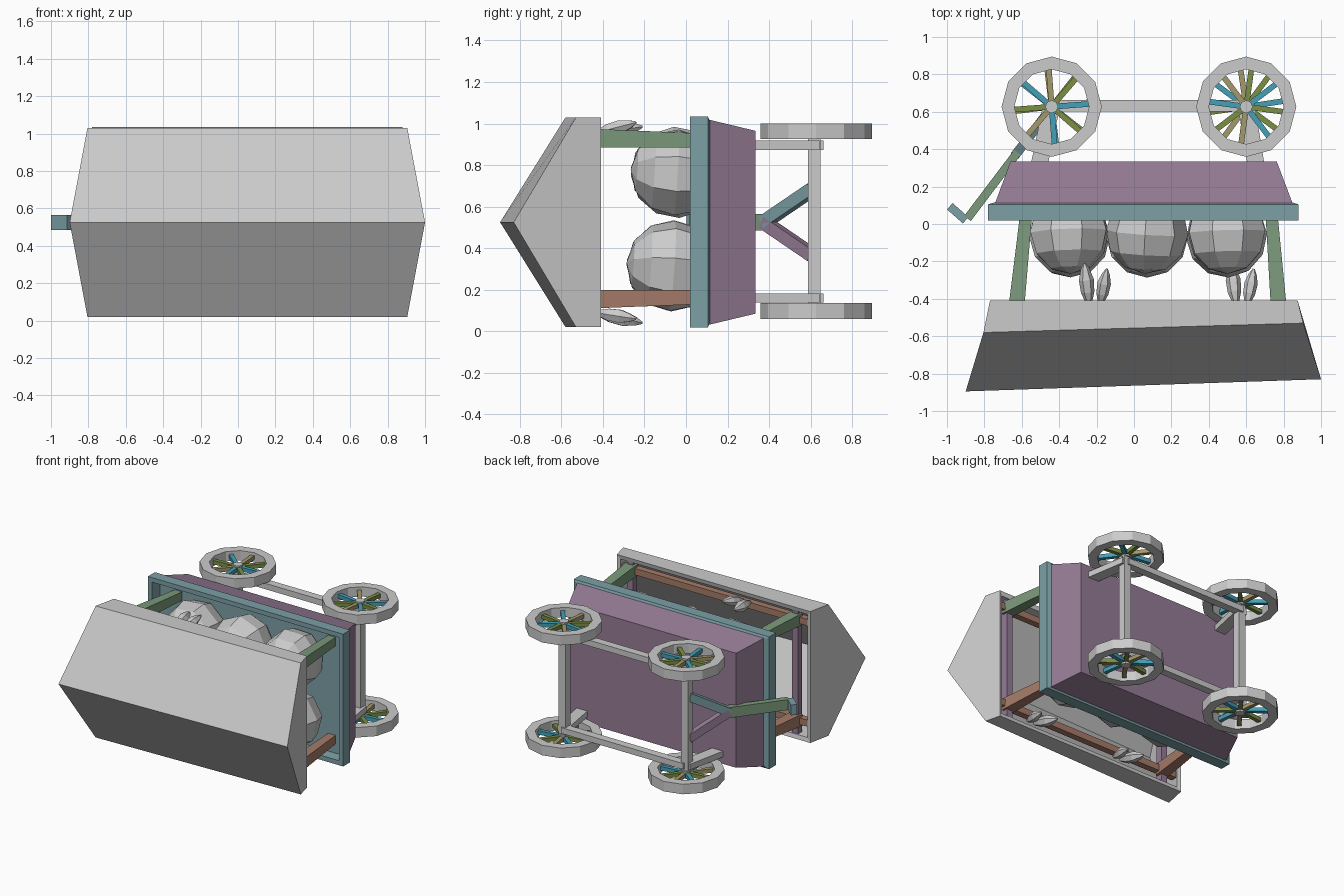
import bpy, bmesh, math, random
from mathutils import Vector, Matrix

if "Cube" in bpy.data.objects:
    bpy.data.objects.remove(bpy.data.objects["Cube"])

random.seed(4)
ZC = 0.525  # centre line of the tipped cart (its "up" points to -y)


def mat(name, col):
    m = bpy.data.materials.new(name)
    m.diffuse_color = (*col, 1)
    m.use_nodes = True
    m.node_tree.nodes["Principled BSDF"].inputs["Base Color"].default_value = m.diffuse_color
    return m


PLUM = mat("plum_paint", (0.30, 0.20, 0.30))
TEAL = mat("teal_paint", (0.20, 0.35, 0.38))
GREEN = mat("green_paint", (0.20, 0.32, 0.20))
RUST = mat("rust_paint", (0.38, 0.20, 0.14))
SPOKES = [mat("spoke_blue", (0.06, 0.35, 0.48)),
          mat("spoke_olive", (0.20, 0.28, 0.06)),
          mat("spoke_tan", (0.36, 0.32, 0.15))]


def finish(name, bm, material=None):
    bmesh.ops.recalc_face_normals(bm, faces=bm.faces[:])
    me = bpy.data.meshes.new(name)
    bm.to_mesh(me)
    bm.free()
    ob = bpy.data.objects.new(name, me)
    bpy.context.collection.objects.link(ob)
    if material:
        me.materials.append(material)
    return ob


def loft(name, rings, material=None, cap=True, closed=False):
    """Skin a list of equally long point rings."""
    bm = bmesh.new()
    vs = [[bm.verts.new(p) for p in r] for r in rings]
    n = len(vs[0])
    for k in range(len(vs) if closed else len(vs) - 1):
        a, b = vs[k], vs[(k + 1) % len(vs)]
        for i in range(n):
            j = (i + 1) % n
            bm.faces.new((a[i], a[j], b[j], b[i]))
    if cap and not closed:
        bm.faces.new(vs[0])
        bm.faces.new(vs[-1])
    return finish(name, bm, material)


def beam(name, p, q, a, b, material=None, taper=1.0):
    """Square bar from p to q; a = width across, b = width along z (or x)."""
    p, q = Vector(p), Vector(q)
    d = (q - p).normalized()
    v = Vector((0, 0, 1)) if abs(d.z) < 0.9 else Vector((1, 0, 0))
    u = d.cross(v).normalized()
    v = u.cross(d)
    rings = []
    for c, s in ((p, 1), (q, taper)):
        rings.append([c + u * a * s * i / 2 + v * b * s * j / 2
                      for i, j in ((-1, -1), (1, -1), (1, 1), (-1, 1))])
    return loft(name, rings, material)


def rect(y, x0, x1, z0, z1):
    return [(x0, y, z0), (x1, y, z0), (x1, y, z1), (x0, y, z1)]


# Tray: flared box with a lip and a sunken floor
loft("tray_body", [rect(0.335, -0.66, 0.763, 0.085, 0.965),
                   rect(0.105, -0.745, 0.85, 0.03, 1.02)], PLUM)
loft("tray_lip", [rect(0.13, -0.70, 0.80, 0.07, 0.98),
                  rect(0.105, -0.78, 0.88, 0.018, 1.035),
                  rect(0.02, -0.78, 0.88, 0.018, 1.035),
                  rect(0.02, -0.745, 0.845, 0.053, 1.0),
                  rect(0.095, -0.73, 0.83, 0.06, 0.99)], TEAL)

# Roof: hollow gabled shell, slightly longer at the ridge
bm = bmesh.new()
ends = []
for xs, ys in (((-0.77, -0.805, -0.90), (-0.41, -0.58, -0.895)),
               ((0.875, 0.905, 1.0), (-0.41, -0.53, -0.83))):
    ends.append([bm.verts.new((xs[k], ys[k], z)) for k, z in
                 ((0, 0.02), (1, 0.02), (2, ZC), (1, 1.03), (0, 1.03))])
for i in range(4):
    bm.faces.new((ends[0][i], ends[0][i + 1], ends[1][i + 1], ends[1][i]))
for e in ends:
    bm.faces.new(e)
roof = finish("roof", bm)
sol = roof.modifiers.new("thickness", 'SOLIDIFY')
sol.thickness = 0.03
sol.offset = -1
sol.use_even_offset = True

# Posts and the rails joining them under the roof
for z, zt in ((0.155, 0.165), (0.93, 0.918)):
    m = RUST if z < 0.5 else GREEN
    beam("left_post", (-0.63, -0.46, z), (-0.57, 0.12, zt), 0.085, 0.09, m, 0.72)
    beam("right_post", (0.775, -0.46, z), (0.73, 0.12, zt), 0.085, 0.09, m, 0.72)
    beam("long_roof_rail", (-0.74, -0.45, z), (0.85, -0.45, z), 0.05, 0.05, RUST)
for x in (-0.63, 0.775):
    beam("cross_roof_rail", (x, -0.45, 0.05), (x, -0.45, 1.0), 0.05, 0.05, PLUM)

# Round goods in the tray
for x in (-0.345, 0.07, 0.495):
    for z, y in ((0.315, -0.065), (0.765, -0.045)):
        bm = bmesh.new()
        bmesh.ops.create_uvsphere(bm, u_segments=8, v_segments=6, radius=1)
        bmesh.ops.transform(bm, verts=bm.verts[:], matrix=(
            Matrix.Translation((x, y, z))
            @ Matrix.Rotation(random.uniform(0, 0.8), 4, 'Y')
            @ Matrix.Rotation(random.uniform(-0.15, 0.15), 4, 'X')
            @ Matrix.Rotation(math.pi / 2, 4, 'X')
            @ Matrix.Diagonal((0.22, 0.22, 0.222, 1))))
        finish("round_produce", bm)

# Hanging goods: pairs of tapered spindles under the eaves
def spindle(p, q, r):
    p, q = Vector(p), Vector(q)
    rot = (q - p).to_track_quat('Z', 'Y')
    rings = [[p.lerp(q, t) + rot @ Vector((r * s * math.cos(a), r * s * math.sin(a), 0))
              for a in (k * math.tau / 6 for k in range(6))]
             for t, s in ((0, 0.35), (0.3, 0.9), (0.6, 1), (0.85, 0.6), (1, 0.15))]
    loft("hanging_produce", rings)


for x, z0, z1 in ((-0.21, 0.09, 0.04), (0.575, 0.09, 0.04), (-0.21, 0.955, 0.985)):
    spindle((x - 0.03, -0.43, z0), (x - 0.055, -0.21, z1), 0.04)
    spindle((x + 0.03, -0.43, z0), (x + 0.065, -0.24, z1 + 0.02), 0.036)

# Undercarriage: axles, side rails and splayed legs
WY = 0.627
WX = (-0.44, 0.60)
for x, foot in zip(WX, (-0.51, 0.655)):
    beam("axle", (x, 0.618, 0.09), (x, 0.618, 0.96), 0.06, 0.06)
    for z in (0.16, 0.895):
        beam("leg", (x, 0.635, z), (foot, 0.30, z), 0.09, 0.045)
for z in (0.16, 0.895):
    beam("side_rail", (WX[0], 0.632, z), (WX[1], 0.632, z), 0.06, 0.045)

# Wheels: twelve-sided rims, hubs and painted spokes
def ring(x, z, r, n=12):
    return [(x + r * math.cos(k * math.tau / n), WY + r * math.sin(k * math.tau / n), z)
            for k in range(n)]


for x in WX:
    for za, zb in ((0.058, 0.135), (0.925, 1.0)):
        zm = (za + zb) / 2
        loft("wheel_rim", [ring(x, za, 0.268), ring(x, zb, 0.268),
                           ring(x, zb, 0.20), ring(x, za, 0.20)], closed=True)
        loft("wheel_hub", [ring(x, za + 0.01, 0.035, 8), ring(x, zb - 0.01, 0.035, 8)])
        turn = random.uniform(0, 0.7)
        for k in range(8):
            a = turn + k * math.tau / 8
            c, s = math.cos(a), math.sin(a)
            beam("wheel_spoke", (x + 0.02 * c, WY + 0.02 * s, zm),
                 (x + 0.21 * c, WY + 0.21 * s, zm), 0.03, 0.03, SPOKES[k % 3])

# Pull handle: forked yoke, shaft and grip
yoke = (-0.63, 0.375, ZC)
for s in (-1, 1):
    beam("yoke_arm", (-0.45, 0.61, ZC + s * 0.16), yoke, 0.05, 0.06,
         PLUM if s < 0 else TEAL)
beam("handle_shaft", (-0.61, 0.40, ZC), (-0.89, 0.03, ZC), 0.045, 0.08, GREEN)
beam("handle_grip", (-0.90, 0.02, ZC), (-0.985, 0.095, ZC), 0.045, 0.08, TEAL)
